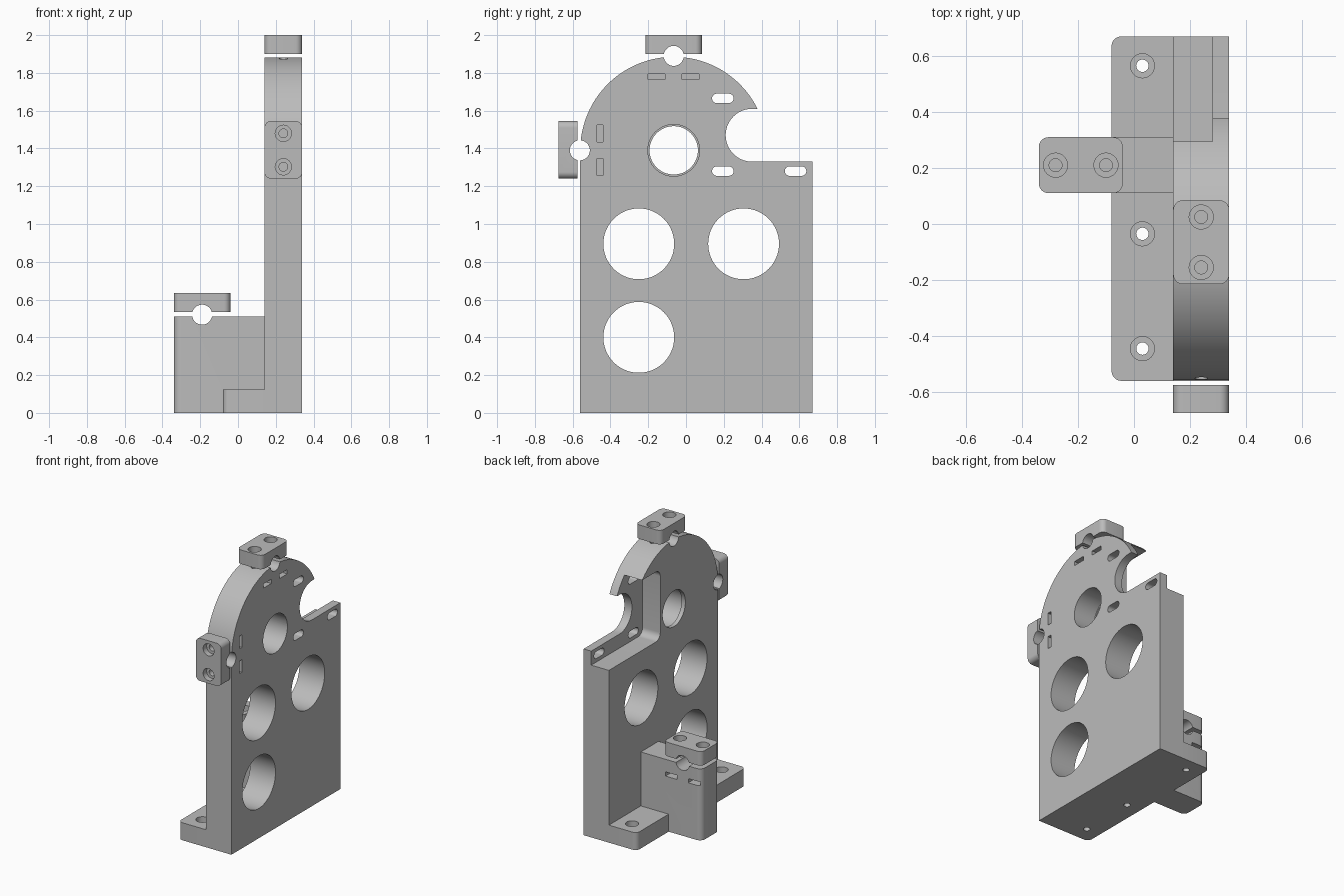
import bpy, bmesh
from math import sin, cos, radians

if "Cube" in bpy.data.objects:
    bpy.data.objects.remove(bpy.data.objects["Cube"])

grey = bpy.data.materials.new("plain_grey")
grey.use_nodes = True
grey.diffuse_color = (0.5, 0.5, 0.5, 1)
grey.node_tree.nodes["Principled BSDF"].inputs["Base Color"].default_value = (0.5, 0.5, 0.5, 1)


def arc(u, v, r, start, end, steps):
    angles = [radians(start + (end - start) * i / steps) for i in range(steps + 1)]
    return [(u + r * cos(a), v + r * sin(a)) for a in angles]


def rounded(u0, u1, v0, v1, r, which=(1, 1, 1, 1), steps=8):
    """Rectangle outline; corners run anticlockwise from the upper right."""
    corners = [(u1, v1, -1, -1), (u0, v1, 1, -1), (u0, v0, 1, 1), (u1, v0, -1, 1)]
    pts = []
    for i, (u, v, su, sv) in enumerate(corners):
        if which[i] and r > 0:
            pts += arc(u + su * r, v + sv * r, r, 90 * i, 90 * i + 90, steps)
        else:
            pts.append((u, v))
    return pts


def prism(name, outline, axis, lo, hi):
    """Extrude a flat outline along one axis."""
    place = {"x": lambda p, d: (d, p[0], p[1]),
             "y": lambda p, d: (p[0], d, p[1]),
             "z": lambda p, d: (p[0], p[1], d)}[axis]
    bm = bmesh.new()
    verts = [bm.verts.new(place(p, lo)) for p in outline]
    bm.faces.new(verts)
    bmesh.ops.remove_doubles(bm, verts=bm.verts[:], dist=0.0005)
    out = bmesh.ops.extrude_face_region(bm, geom=bm.faces[:])
    shift = [b - a for a, b in zip(place((0, 0), lo), place((0, 0), hi))]
    bmesh.ops.translate(bm, vec=shift, verts=[g for g in out["geom"] if isinstance(g, bmesh.types.BMVert)])
    bmesh.ops.recalc_face_normals(bm, faces=bm.faces[:])
    mesh = bpy.data.meshes.new(name)
    bm.to_mesh(mesh)
    bm.free()
    mesh.materials.append(grey)
    obj = bpy.data.objects.new(name, mesh)
    bpy.context.collection.objects.link(obj)
    return obj


def combine(obj, tool, operation="DIFFERENCE"):
    tool.hide_render = True
    mod = obj.modifiers.new("combine", "BOOLEAN")
    mod.operation, mod.solver, mod.object = operation, "EXACT", tool
    bpy.context.view_layer.objects.active = obj
    bpy.ops.object.modifier_apply(modifier=mod.name)
    bpy.data.objects.remove(tool)


def cut(obj, outline, axis, lo, hi):
    combine(obj, prism("cutter", outline, axis, lo, hi))


def drill(obj, u, v, r, axis, lo, hi, steps=40):
    cut(obj, arc(u, v, r, 0, 360, steps), axis, lo, hi)


# Main plate with arched top and round side notch
hub_y, hub_z = -0.065, 1.39
profile = [(0.67, 0), (0.67, 1.33)]
profile += arc(0.35, 1.47, 0.14, 270, 90, 28)
profile += arc(hub_y, hub_z, 0.495, 26.4, 180, 60)
profile += [(-0.56, 0)]
frame = prism("frame", profile, "x", 0.14, 0.34)

# Foot flange and side clamp block
foot = prism("foot", rounded(-0.08, 0.20, -0.56, 0.67, 0.035, (0, 1, 1, 0)), "z", 0, 0.125)
combine(frame, foot, "UNION")
block = prism("block", rounded(-0.34, 0.22, 0.11, 0.31, 0.04, (0, 1, 1, 0)), "z", 0, 0.51)
combine(frame, block, "UNION")

# Stepped pocket in the inner face
cut(frame, rounded(0.09, 0.80, 1.23, 1.73, 0.05, (0, 1, 1, 0)), "x", 0.05, 0.28)

# Large openings and lipped hub hole
for y, z in ((-0.25, 0.895), (0.305, 0.895), (-0.25, 0.4)):
    drill(frame, y, z, 0.1875, "x", 0, 0.5, 64)
drill(frame, hub_y, hub_z, 0.128, "x", 0, 0.5, 64)
drill(frame, hub_y, hub_z, 0.137, "x", 0.17, 0.5, 64)

# Mounting slots
for y, z in ((0.195, 1.665), (0.195, 1.28), (0.58, 1.28)):
    cut(frame, rounded(y - 0.057, y + 0.057, z - 0.025, z + 0.025, 0.0249), "x", 0.2, 0.5)

# Counterbored foot holes
for y in (0.565, -0.035, -0.445):
    drill(frame, 0.03, y, 0.022, "z", -0.1, 0.3)
    drill(frame, 0.03, y, 0.043, "z", 0.08, 0.18)

# Clamp caps
top_cap = prism("top_clamp_cap", rounded(0.14, 0.34, -0.215, 0.085, 0.035), "z", 1.9, 2.0)
front_cap = prism("front_clamp_cap", rounded(0.14, 0.34, 1.24, 1.545, 0.035), "y", -0.675, -0.575)
side_cap = prism("side_clamp_cap", rounded(-0.34, -0.04, 0.11, 0.31, 0.035), "z", 0.535, 0.635)

# Rod channels shared by the frame and the caps
for cap, u, v, axis in ((top_cap, hub_y, 1.89, "x"), (front_cap, -0.562, hub_z, "x"),
                        (side_cap, -0.19, 0.52, "y")):
    for obj in (frame, cap):
        drill(obj, u, v, 0.053, axis, -0.1, 0.6)

# Clamp screw holes with counterbores and trapped nut slots
for y in (-0.155, 0.025):
    drill(top_cap, 0.24, y, 0.023, "z", 1.8, 2.1)
    drill(top_cap, 0.24, y, 0.043, "z", 1.96, 2.1)
    drill(frame, 0.24, y, 0.023, "z", 1.7, 1.95)
    cut(frame, rounded(y - 0.045, y + 0.045, 1.765, 1.795, 0), "x", 0.19, 0.4)
for z in (1.48, 1.303):
    drill(front_cap, 0.24, z, 0.023, "y", -0.8, -0.5)
    drill(front_cap, 0.24, z, 0.043, "y", -0.8, -0.635)
    drill(frame, 0.24, z, 0.023, "y", -0.65, -0.37)
    cut(frame, rounded(-0.47, -0.44, z - 0.045, z + 0.045, 0), "x", 0.19, 0.4)
for x in (-0.28, -0.10):
    drill(side_cap, x, 0.21, 0.023, "z", 0.4, 0.8)
    drill(side_cap, x, 0.21, 0.043, "z", 0.595, 0.8)
    drill(frame, x, 0.21, 0.023, "z", 0.33, 0.6)
    cut(frame, rounded(x - 0.045, x + 0.045, 0.39, 0.42, 0), "y", 0.16, 0.4)

# Smooth the round walls and keep the edges crisp
bpy.ops.object.select_all(action="DESELECT")
for obj in (frame, top_cap, front_cap, side_cap):
    obj.select_set(True)
bpy.context.view_layer.objects.active = frame
bpy.ops.object.shade_smooth_by_angle()
